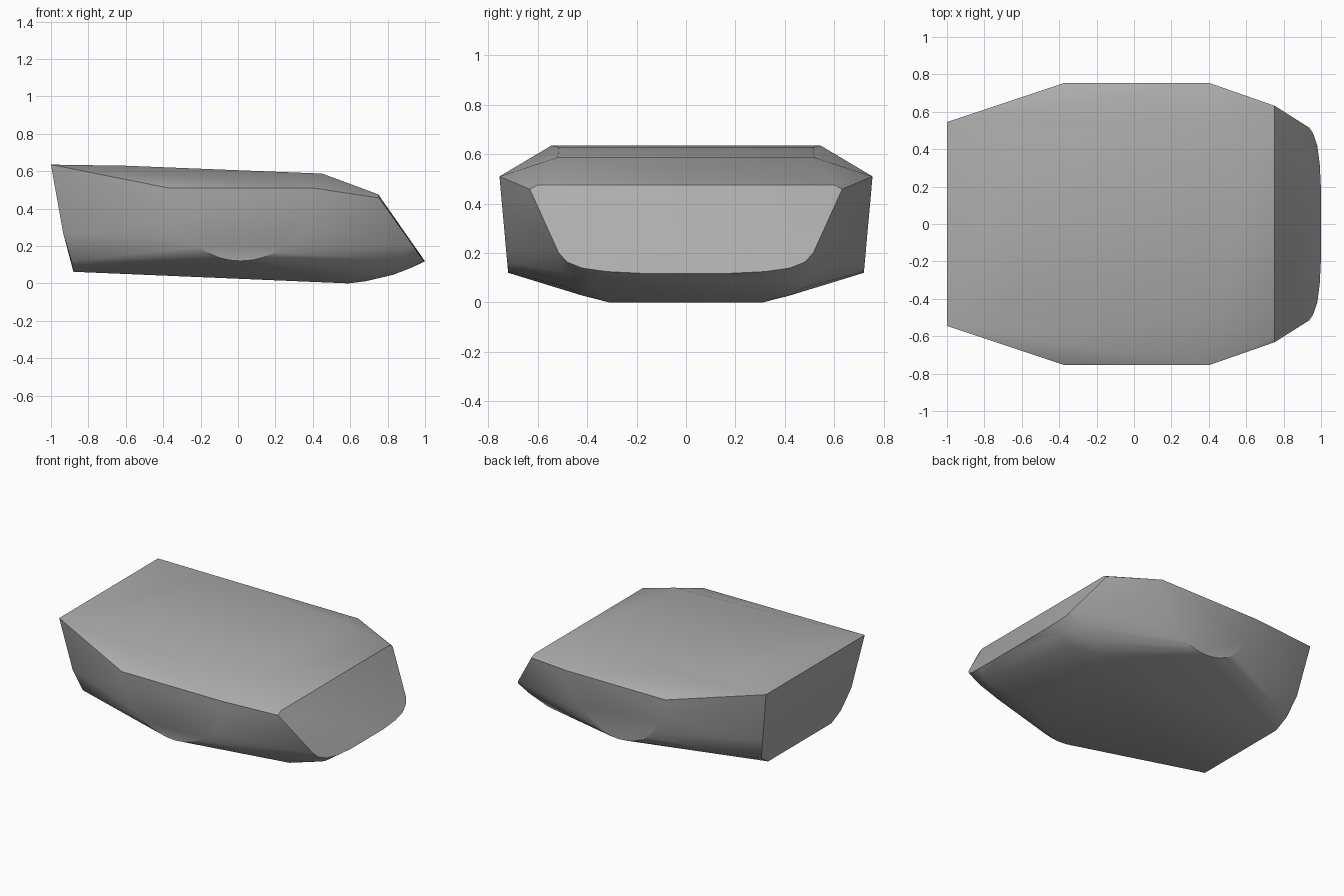
import bpy, bmesh, math

cube = bpy.data.objects.get("Cube")
if cube:
    bpy.data.objects.remove(cube, do_unlink=True)

# One grey finish for the whole shell
grey = bpy.data.materials.new("plain_grey")
grey.use_nodes = True
colour = (0.42, 0.42, 0.42, 1.0)
grey.diffuse_color = colour
grey.node_tree.nodes["Principled BSDF"].inputs["Base Color"].default_value = colour

# Corner points of one side; the other side is mirrored across y
roof = [(-1, .545, .635), (-.6, .515, .629), (.45, .52, .587)]
rear = [(-.935, .49, .27), (-.89, .44, .12), (-.88, .35, .062)]
nose_face = [(.75, .6, .476), (.752, .632, .458), (.937, .515, .2), (.96, .48, .163),
             (.98, .42, .139), (.993, .32, .125), (1, .18, .118)]
belly = [(.59, .31, 0), (.65, .42, .028), (.68, .32, .011), (.73, .475, .06),
         (.83, .35, .046), (.86, .49, .12), (.93, .37, .085)]

# Flat half-round side panel, leaning inward toward the bottom
panel = []
steps = 20
for i in range(steps + 1):
    a = math.pi * i / steps
    z = .51 - .39 * math.sin(a)
    panel.append((.015 - .385 * math.cos(a), .755 - .09 * (.51 - z), z))

# Wrap both sides in one convex shell
bm = bmesh.new()
for x, y, z in roof + rear + nose_face + belly + panel:
    for side in (-1, 1):
        bm.verts.new((x, side * y, z))
hull = bmesh.ops.convex_hull(bm, input=bm.verts)
loose = [v for v in bm.verts if not v.link_faces]
bmesh.ops.delete(bm, geom=loose, context='VERTS')

# Merge the flat regions into single faces
bmesh.ops.dissolve_limit(bm, angle_limit=math.radians(1), verts=bm.verts, edges=bm.edges)
bmesh.ops.recalc_face_normals(bm, faces=bm.faces)

mesh = bpy.data.meshes.new("body_shell")
bm.to_mesh(mesh)
bm.free()
mesh.materials.append(grey)
body = bpy.data.objects.new("body_shell", mesh)
bpy.context.collection.objects.link(body)

# Smooth the rounded lower corners, keep the crisp edges
bpy.ops.object.select_all(action='DESELECT')
body.select_set(True)
bpy.context.view_layer.objects.active = body
bpy.ops.object.shade_smooth_by_angle(angle=math.radians(30))
